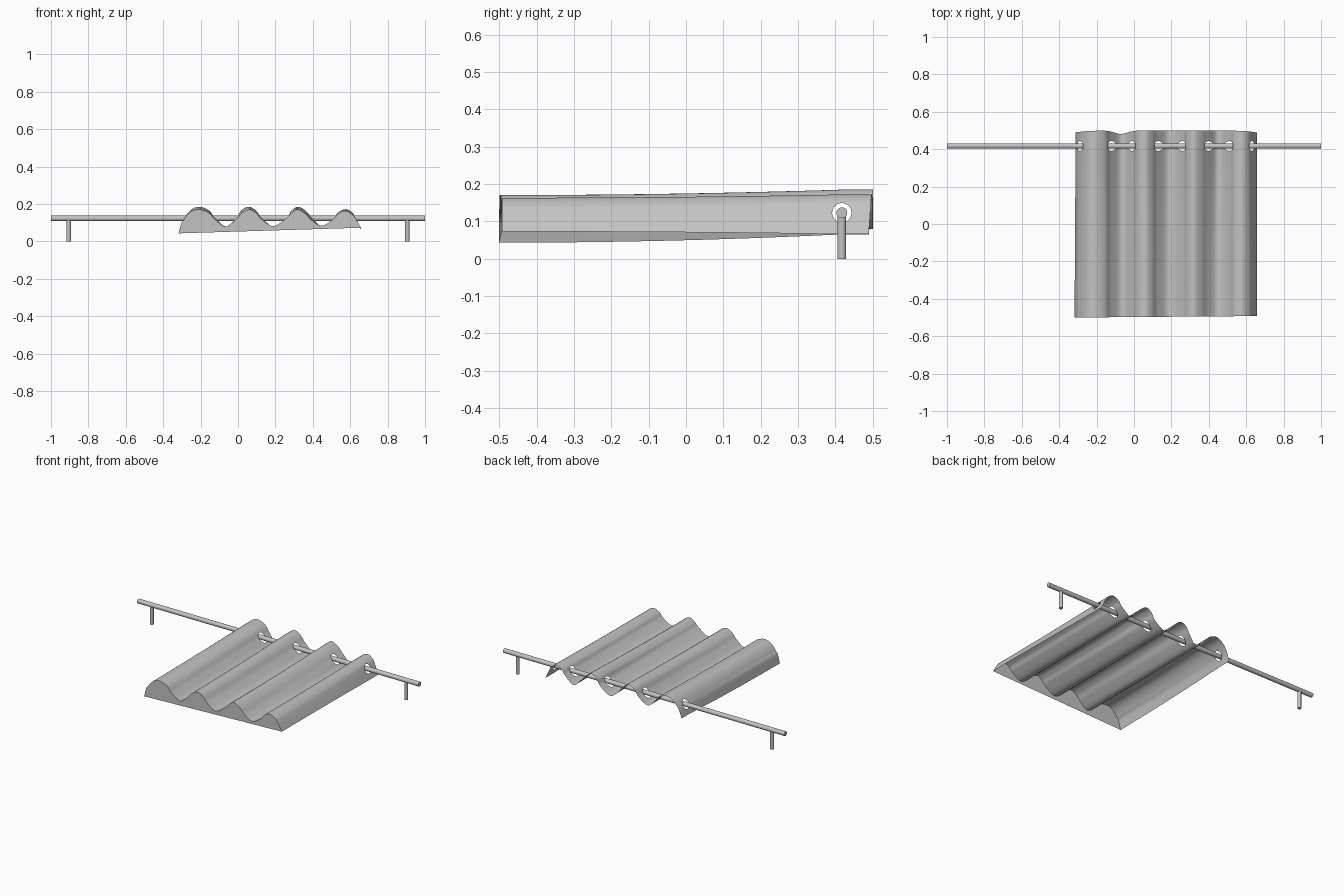
import bpy, bmesh, math
from mathutils import Vector

if "Cube" in bpy.data.objects:
    bpy.data.objects.remove(bpy.data.objects["Cube"])

grey = bpy.data.materials.new("light_grey")
grey.diffuse_color = (0.55, 0.55, 0.55, 1)
grey.use_nodes = True
grey.node_tree.nodes["Principled BSDF"].inputs["Base Color"].default_value = grey.diffuse_color

ROD_Y, ROD_Z, HOLE_R = 0.417, 0.123, 0.026


def finish(obj, name):
    obj.name = name
    obj.data.materials.append(grey)
    bpy.ops.object.select_all(action='DESELECT')
    obj.select_set(True)
    bpy.context.view_layer.objects.active = obj
    bpy.ops.object.shade_smooth_by_angle(angle=math.radians(50))


def cylinder(name, radius, length, loc, rot=(0, 0, 0)):
    bpy.ops.mesh.primitive_cylinder_add(vertices=32, radius=radius, depth=length,
                                        location=loc, rotation=rot)
    finish(bpy.context.object, name)


# Rod and its two wall brackets
cylinder("rod", 0.0145, 2.0, (0, ROD_Y, ROD_Z), (0, math.pi / 2, 0))
for side, sx in (("left", -1), ("right", 1)):
    cylinder(side + "_bracket", 0.0115, ROD_Z, (sx * 0.905, ROD_Y, ROD_Z / 2))

# Curtain folds: x, height at the hem, height at the rod end
folds = [
    (-.312, .043, .065), (-.29, .115, .123), (-.25, .160, .170), (-.205, .170, .185),
    (-.155, .152, .165), (-.12, .115, .123), (-.065, .080, .080), (-.01, .118, .123),
    (.02, .152, .168), (.06, .170, .185), (.095, .154, .165), (.13, .115, .123),
    (.19, .082, .080), (.26, .125, .123), (.285, .152, .164), (.32, .170, .185),
    (.36, .148, .165), (.40, .108, .123), (.45, .084, .080), (.51, .120, .123),
    (.535, .148, .155), (.575, .163, .172), (.61, .145, .155), (.63, .120, .123),
    (.657, .073, .066)]


def smooth_profile(points, steps=8):
    """Catmull-Rom curve through the points."""
    p = [Vector(q) for q in points]
    p = [2 * p[0] - p[1]] + p + [2 * p[-1] - p[-2]]
    out = []
    for i in range(1, len(p) - 2):
        a, b, c, d = p[i - 1:i + 3]
        for k in range(steps):
            t = k / steps
            out.append(0.5 * (2 * b + (c - a) * t + (2 * a - 5 * b + 4 * c - d) * t * t
                              + (3 * b - a - 3 * c + d) * t ** 3))
    return out + [p[-2]]


profile = smooth_profile(folds)

# Rows along the length, denser around the rod
rows = [i / 16 * 0.87 for i in range(16)] + [0.87 + i * 0.004 for i in range(24)]
rows += [0.966, 0.98, 1.0]

bm = bmesh.new()
grid = []
for v in rows:
    line = []
    for x, z_hem, z_top in profile:
        y0 = -0.5 + 0.008 * (x + 0.312)
        y1 = 0.5 - 0.018 * math.exp(-((x + 0.07) / 0.05) ** 2) - 0.01 * (abs(x - 0.17) / 0.48) ** 8
        y = y0 + (y1 - y0) * v
        b = max(0.0, min(1.0, v / 0.92)) ** 2
        edge = -0.006 * (1 - v) if x < -0.29 else 0
        line.append(bm.verts.new((x + edge, y, z_hem + (z_top - z_hem) * b)))
    grid.append(line)
for a, b in zip(grid, grid[1:]):
    for i in range(len(a) - 1):
        bm.faces.new((a[i], a[i + 1], b[i + 1], b[i]))
bm.normal_update()
normals = {v: v.normal.copy() for v in bm.verts}
outer = {v for v in bm.verts if v.is_boundary}

# Holes where the rod passes through the folds
def from_rod(co):
    return Vector((co.y - ROD_Y, co.z - ROD_Z))


holes = [f for f in bm.faces if from_rod(f.calc_center_median()).length < HOLE_R]
bmesh.ops.delete(bm, geom=holes, context='FACES')
for v in bm.verts:
    if v.is_boundary and v not in outer:
        d = from_rod(v.co)
        move = d.normalized() * HOLE_R - d
        n = normals[v]
        if abs(n.x) > 0.2:
            v.co += Vector((-(move.y * n.z + move.x * n.y) / n.x, move.x, move.y))

# Flat end panel closing the hem
bm.faces.new(grid[0][::-1])

mesh = bpy.data.meshes.new("curtain")
bm.to_mesh(mesh)
bm.free()
curtain = bpy.data.objects.new("curtain", mesh)
bpy.context.collection.objects.link(curtain)
finish(curtain, "curtain")
